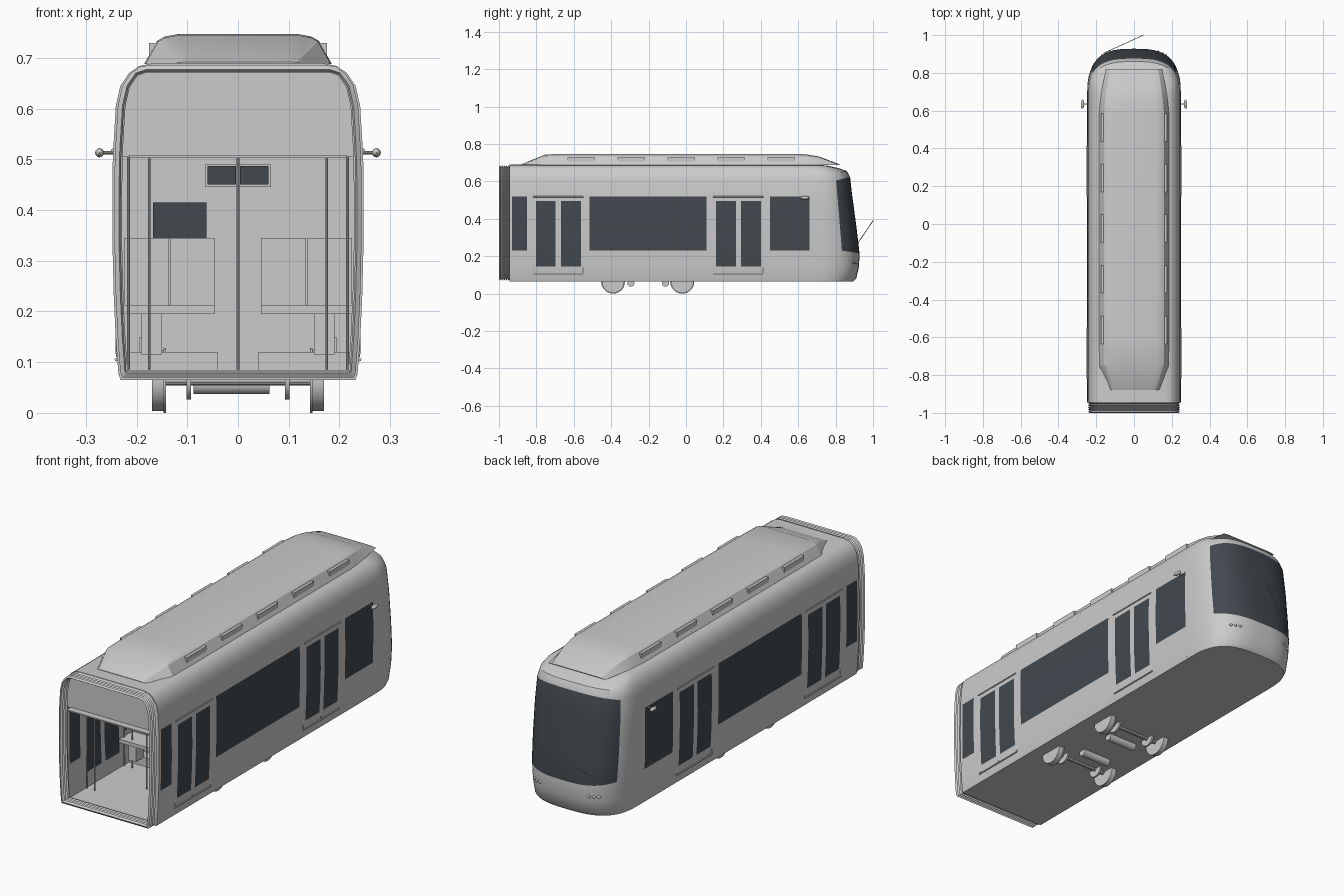
import bpy, bmesh
from math import sin, cos, pi
from mathutils import Vector, Matrix

if "Cube" in bpy.data.objects:
    bpy.data.objects.remove(bpy.data.objects["Cube"])


def material(name, rgb):
    m = bpy.data.materials.new(name)
    m.use_nodes = True
    m.diffuse_color = (*rgb, 1)
    m.node_tree.nodes["Principled BSDF"].inputs["Base Color"].default_value = (*rgb, 1)
    return m


GREY = material("light grey", (0.6, 0.6, 0.6))
GLASS = material("dark glass", (0.055, 0.066, 0.078))


def finish(name, bm, mats=(GREY,), thick=0, angle=0.6):
    """Turn a bmesh into an object, optionally with wall thickness."""
    mesh = bpy.data.meshes.new(name)
    bm.to_mesh(mesh)
    bm.free()
    for m in mats:
        mesh.materials.append(m)
    ob = bpy.data.objects.new(name, mesh)
    bpy.context.collection.objects.link(ob)
    bpy.ops.object.select_all(action='DESELECT')
    ob.select_set(True)
    bpy.context.view_layer.objects.active = ob
    if thick:
        mod = ob.modifiers.new("wall", 'SOLIDIFY')
        mod.thickness = thick
        mod.offset = -1
        bpy.ops.object.modifier_apply(modifier=mod.name)
    bpy.ops.object.shade_smooth_by_angle(angle=angle)
    return ob


def box(name, lo, hi, mat=GREY):
    lo, hi = Vector(lo), Vector(hi)
    bm = bmesh.new()
    bmesh.ops.create_cube(bm, size=1, matrix=Matrix.Translation((lo + hi) / 2) @ Matrix.Diagonal((*(hi - lo), 1)))
    return finish(name, bm, (mat,))


def rod(name, a, b, r, sides=10):
    a, b = Vector(a), Vector(b)
    d = b - a
    bm = bmesh.new()
    bmesh.ops.create_cone(bm, cap_ends=True, segments=sides, radius1=r, radius2=r, depth=d.length,
                          matrix=Matrix.Translation((a + b) / 2) @ d.to_track_quat('Z', 'Y').to_matrix().to_4x4())
    return finish(name, bm)


def ball(name, c, size):
    bm = bmesh.new()
    bmesh.ops.create_uvsphere(bm, u_segments=14, v_segments=8, radius=1,
                              matrix=Matrix.Translation(c) @ Matrix.Diagonal((*size, 1)))
    return finish(name, bm)


def loft(rings, closed, caps, glass=None):
    """Skin a list of point rings; glass(j, i) picks the faces that are glazed."""
    bm = bmesh.new()
    vs = [[bm.verts.new(p) for p in ring] for ring in rings]
    n = len(rings[0])
    for j in range(len(vs) - 1):
        for i in range(n if closed else n - 1):
            k = (i + 1) % n
            f = bm.faces.new((vs[j][i], vs[j][k], vs[j + 1][k], vs[j + 1][i]))
            f.material_index = int(bool(glass and glass(j, i)))
    if caps:
        bm.faces.new(vs[0])
        bm.faces.new(vs[-1])
    bmesh.ops.recalc_face_normals(bm, faces=bm.faces)
    bm.normal_update()
    top = max(bm.faces, key=lambda f: f.calc_center_median().z)
    if top.normal.z < 0:
        bmesh.ops.reverse_faces(bm, faces=bm.faces)
    return bm


# Body levels: height, half width, nose reach, bow of the level across the nose
LEVELS = [(.065, .232, .895, 0), (.08, .236, .91, 0), (.145, .241, .925, 0), (.23, .245, .928, -.015),
          (.35, .248, .912, 0), (.495, .247, .893, 0), (.52, .246, .889, 0), (.605, .241, .877, .02),
          (.645, .232, .86, .01), (.67, .215, .82, 0), (.684, .195, .76, 0), (.69, .165, .70, 0)]
REAR, NOSE, POWER, STEPS = -.945, .68, 2 / 2.9, 30

# Side glazing: y range, z range
PANES = [(-.93, -.85, .23, .52), (-.515, .11, .23, .52), (.45, .66, .23, .52)]
DOORS = [-.6825, .28]
for c in DOORS:
    PANES += [(c - .12, c - .014, .145, .495), (c + .014, c + .12, .145, .495)]
STATIONS = sorted({REAR} | {y for p in PANES for y in p[:2]})


def nose_point(w, f, a):
    c = cos(a)
    return (w * (1 if c > 0 else -1) * abs(c) ** POWER, NOSE + (f - NOSE) * max(sin(a), 0) ** POWER)


def level_ring(z, w, f, bow):
    ring = [(w, y, z) for y in STATIONS]
    for i in range(STEPS + 1):
        a = pi * i / STEPS
        ring.append((*nose_point(w, f, a), z + bow * max(0, 2 * sin(a) - 1)))
    return ring + [(-w, y, z) for y in reversed(STATIONS)]


RINGS = [level_ring(*lv) for lv in LEVELS]


def glazed(j, i):
    z = (LEVELS[j][0] + LEVELS[j + 1][0]) / 2
    k = i - len(STATIONS)
    if 0 <= k < STEPS:                                   # windscreen
        return 5 <= k < STEPS - 5 and .23 < z < .605
    y = (RINGS[0][i][1] + RINGS[0][i + 1][1]) / 2
    return any(a < y < b and lo < z < hi for a, b, lo, hi in PANES)


finish("body_shell", loft(RINGS, False, True, glazed), (GREY, GLASS), thick=.014)


# Folding gangway at the open end
def section(y, inset):
    half = [(w - inset, y, min(max(z, .066 + inset), .69 - inset)) for z, w, f, b in LEVELS]
    return half + [(-x, yy, z) for x, yy, z in reversed(half)]


folds = [section(-1 + .058 * i / 10, .004 if i % 2 else .013) for i in range(11)]
finish("gangway_bellows", loft(folds, True, False), thick=.006, angle=.4)

# Bulkhead over the gangway opening, ceiling and cab wall
upper = [(w - .014, z - .006) for z, w, f, b in LEVELS if z > .5]
outline = [(.234, .505)] + upper + [(-x, z) for x, z in reversed(upper)] + [(-.234, .505)]
finish("end_bulkhead", loft([[(x, y, z) for x, z in outline] for y in (-.945, -.935)], True, True))
box("ceiling", (-.215, -.975, .503), (.215, .66, .509))
box("cab_wall", (-.236, .65, .075), (.236, .658, .505))
box("cab_wall_window", (-.168, .645, .345), (-.062, .651, .415), GLASS)
box("display_case", (-.065, .61, .445), (.065, .651, .49))
for s in (-1, 1):
    box("display_screen", (.032 * s - .028, .605, .45), (.032 * s + .028, .611, .487), GLASS)

# Roof equipment fairing: y, half width, height
FAIRING = [(-.88, .135, .004), (-.75, .183, .057), (-.6, .185, .059), (.58, .185, .059),
           (.64, .18, .057), (.71, .17, .046), (.82, .15, .004)]
PROFILE = [(1, 0), (.86, .78), (.78, .92), (.64, 1)]
rings = []
for y, w, h in FAIRING:
    half = [(w * u, y, .688 + h * v) for u, v in PROFILE]
    rings.append(half + [(-x, yy, z) for x, yy, z in reversed(half)])
finish("roof_fairing", loft(rings, True, True), angle=.4)

for s in (-1, 1):
    # Roof vents
    for i in range(5):
        y = -.56 + .2675 * i
        box("roof_vent", (min(.15 * s, .176 * s), y - .074, .705), (max(.15 * s, .176 * s), y + .074, .729))
    # Door rails and centre seals
    for c in DOORS:
        for z, w in ((.518, .247), (.105, .24)):
            rod("door_rail", (s * w, c - .135, z), (s * w, c + .135, z), .0035, 8)
        for e in (-.132, 0, .132):
            rod("door_seal", (s * .239, c + e, .11), (s * .245, c + e, .515), .002, 6)
    # Mirrors
    rod("mirror_arm", (s * .24, .635, .513), (s * .272, .635, .513), .003)
    ball("mirror", (s * .273, .635, .513), (.009, .025, .009))
    # Headlamps on the nose
    for a in (.30, .335, .37):
        x, y = nose_point(.242, .926, pi * a)
        ball("headlamp", (s * x, y, .165), (.008, .006, .006))
    # Seat rows, plinths and grab poles
    box("seat_plinth", (s * .13 - .09, -.5, .078), (s * .13 + .09, .09, .12))
    for y in (-.47, -.21, .05):
        box("seat_cushion", (s * .135 - .09, y - .1, .195), (s * .135 + .09, y, .212))
        for e in (-.0455, .0455):
            box("seat_back", (s * .135 + e - .0445, y, .195), (s * .135 + e + .0445, y + .015, .345))
        box("seat_leg", (s * .17 - .02, y - .08, .115), (s * .17 + .02, y - .02, .197))
    for c in DOORS:
        for e in (-.14, .14):
            rod("grab_pole", (s * .175, c + e, .078), (s * .175, c + e, .505), .003)
            rod("door_pole", (s * .216, c + e, .078), (s * .216, c + e, .505), .003)
for c in DOORS:
    rod("centre_pole", (0, c, .078), (0, c, .505), .003)

# Running gear
for y in (-.39, -.02):
    rod("axle", (-.16, y, .064), (.16, y, .064), .01)
    for s in (-1, 1):
        rod("wheel", (s * .146, y, .064), (s * .17, y, .064), .06, 28)
        rod("wheel_flange", (s * .142, y, .064), (s * .147, y, .064), .064, 28)
        rod("brake_disc", (s * .093, y, .064), (s * .102, y, .064), .038, 24)
        box("wheel_cover", (s * .172 - .022, y - .06, .115), (s * .172 + .022, y + .06, .15))
for y in (-.295, -.11):
    rod("motor", (-.088, y, .056), (.062, y, .056), .019, 18)

# Windscreen wiper
rod("wiper", (-.16, .905, .25), (.05, 1.0, .39), .002, 6)
